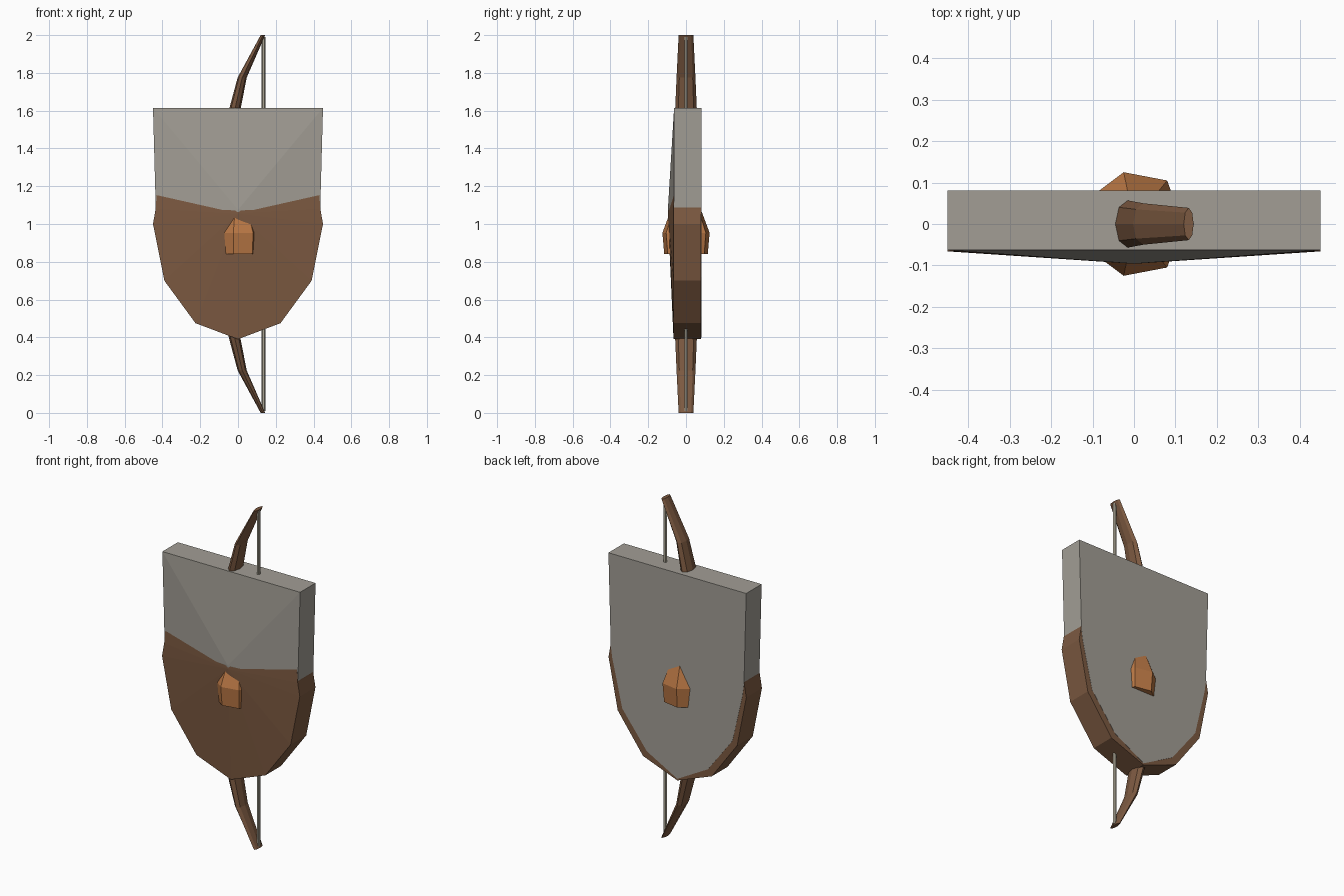
import bpy
import math

if "Cube" in bpy.data.objects:
    bpy.data.objects.remove(bpy.data.objects["Cube"])


def material(name, rgb):
    m = bpy.data.materials.new(name)
    m.diffuse_color = (*rgb, 1)
    m.use_nodes = True
    m.node_tree.nodes["Principled BSDF"].inputs["Base Color"].default_value = m.diffuse_color
    return m


def make(name, verts, faces, mat):
    me = bpy.data.meshes.new(name)
    me.from_pydata(verts, [], faces)
    me.materials.append(mat)
    ob = bpy.data.objects.new(name, me)
    bpy.context.collection.objects.link(ob)
    return ob


def plate(name, right, apex, back, mat):
    """Shield slab: mirrored outline of (x, z, front_y), front fanned to an apex."""
    left = [(-x, z, y) for x, z, y in reversed(right) if x > 0]
    ring = right + left
    n = len(ring)
    verts = [(x, y, z) for x, z, y in ring] + [(x, back, z) for x, z, y in ring]
    verts.append(apex)
    faces = [tuple(range(n, 2 * n))]
    for i in range(n):
        j = (i + 1) % n
        faces.append((i, i + n, j + n, j))
        faces.append((j, 2 * n, i))
    return make(name, verts, faces, mat)


def loft(name, rings, mat):
    n = len(rings[0])
    verts = [v for r in rings for v in r]
    faces = [tuple(reversed(range(n)))]
    for k in range(len(rings) - 1):
        for i in range(n):
            j = (i + 1) % n
            faces.append((k * n + i, k * n + j, (k + 1) * n + j, (k + 1) * n + i))
    faces.append(tuple(range((len(rings) - 1) * n, len(rings) * n)))
    return make(name, verts, faces, mat)


def oval(x, z, rx, ry, sides=8):
    pts = []
    for i in range(sides):
        a = 2 * math.pi * i / sides
        pts.append((x + rx * math.cos(a), ry * math.sin(a), z))
    return pts


wood = material("wood", (0.20, 0.10, 0.052))
steel = material("steel", (0.36, 0.34, 0.30))
leather = material("leather", (0.50, 0.19, 0.06))
cord = material("cord", (0.40, 0.37, 0.29))

# Lower wooden shield, its upper part tucked inside the metal one
plate("wooden_shield",
      [(0.40, 1.55, -0.05), (0.436, 1.08, -0.066), (0.45, 1.0, -0.066),
       (0.39, 0.70, -0.066), (0.225, 0.475, -0.066), (0, 0.39, -0.066)],
      (0, -0.096, 1.055), 0.08, wood)

# Upper metal shield, its lower part tucked inside but covering the back
plate("metal_shield",
      [(0.45, 1.615, -0.063), (0.435, 1.07, -0.063), (0.425, 1.0, -0.05),
       (0.36, 0.72, -0.05), (0.20, 0.51, -0.05), (0, 0.40, -0.05)],
      (0, -0.096, 1.075), 0.081, steel)

# Bow: upper limb stations mirrored about z = 1
limb = [(-0.055, 1.2, 0.032, 0.062), (-0.035, 1.525, 0.031, 0.06),
        (-0.015, 1.615, 0.030, 0.057), (0.022, 1.775, 0.024, 0.050),
        (0.132, 2.0, 0.012, 0.039)]
stations = [(x, 2 - z, a, b) for x, z, a, b in reversed(limb)] + limb
loft("bow", [oval(*s) for s in stations], wood)

# Bow string
loft("bow_string", [oval(0.135, z, 0.010, 0.009, 6) for z in (0.01, 1.99)], cord)

# Leather grip poking through both sides of the shield
half = [(0.10, 0.05), (0.08, 0.105), (-0.025, 0.125), (-0.105, 0.065)]
section = half + [(x, -y) for x, y in reversed(half)]
loft("grip", [[(x * s, y * t, z) for x, y in section]
              for z, s, t in ((0.84, 0.94, 0.92), (0.953, 1, 1), (1.08, 0.6, 0.62))],
     leather)
